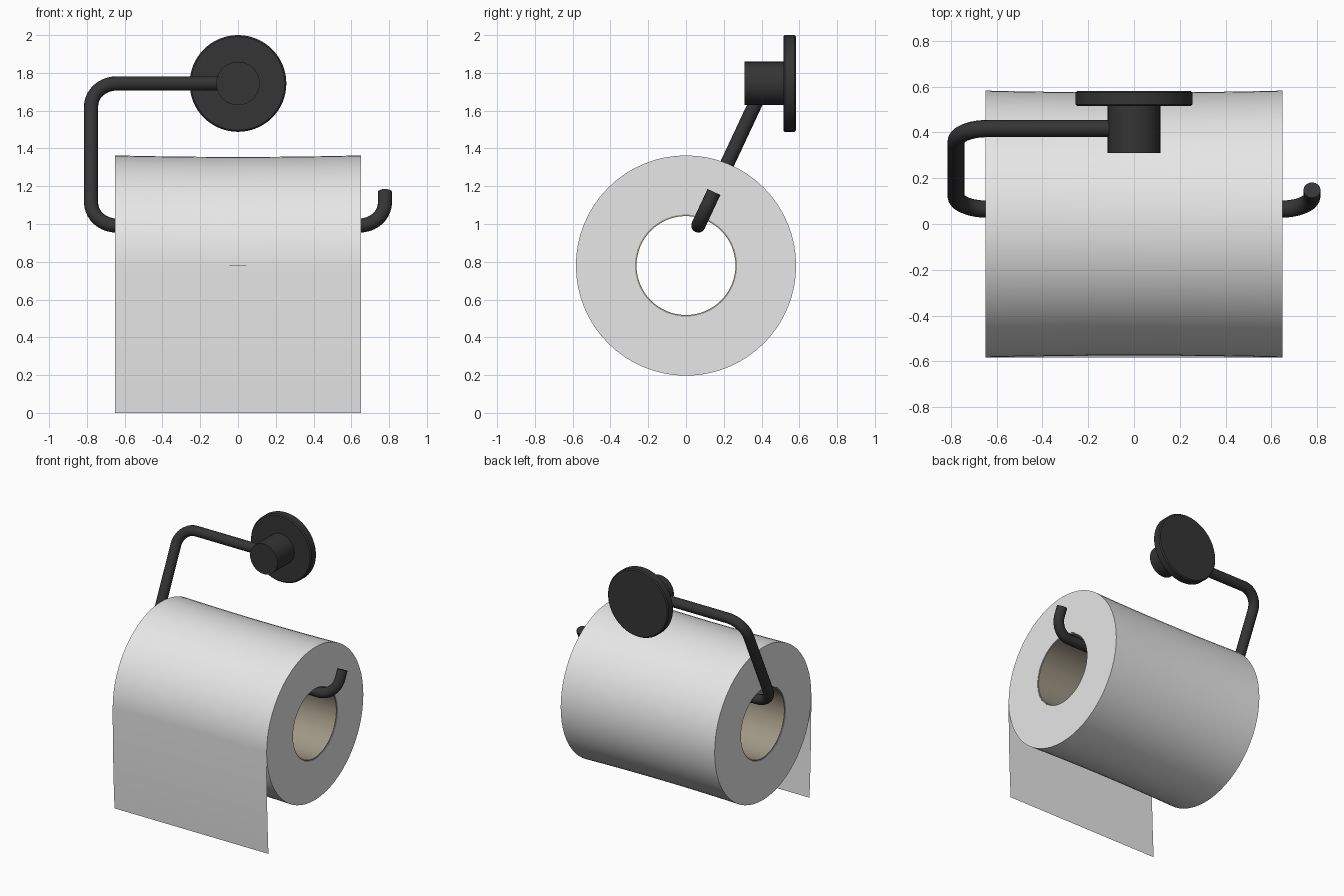
import bpy
import bmesh
import math
from mathutils import Vector, Matrix

if "Cube" in bpy.data.objects:
    bpy.data.objects.remove(bpy.data.objects["Cube"], do_unlink=True)


def material(name, rgb):
    mat = bpy.data.materials.new(name)
    mat.use_nodes = True
    mat.diffuse_color = (*rgb, 1)
    bsdf = mat.node_tree.nodes["Principled BSDF"]
    bsdf.inputs["Base Color"].default_value = (*rgb, 1)
    bsdf.inputs["Roughness"].default_value = 0.6
    return mat


black = material("matte black metal", (0.035, 0.035, 0.035))
paper = material("white paper", (0.8, 0.8, 0.8))
card = material("brown cardboard", (0.35, 0.31, 0.235))


def add_object(name, mesh, mat):
    obj = bpy.data.objects.new(name, mesh)
    bpy.context.collection.objects.link(obj)
    mesh.materials.clear()
    mesh.materials.append(mat)
    bpy.ops.object.select_all(action="DESELECT")
    obj.select_set(True)
    bpy.context.view_layer.objects.active = obj
    bpy.ops.object.shade_smooth_by_angle(angle=math.radians(35))
    return obj


def lathe(name, profile, axis, centre, mat, steps=64, closed=True):
    """Turn (distance along axis, radius) points around an axis."""
    bm = bmesh.new()
    side = Vector((0, 0, 1))
    verts = [bm.verts.new(axis * a + side * r) for a, r in profile]
    edges = [bm.edges.new(pair) for pair in zip(verts, verts[1:])]
    if closed:
        edges.append(bm.edges.new((verts[-1], verts[0])))
    bmesh.ops.spin(bm, geom=verts + edges, cent=(0, 0, 0), axis=axis,
                   angle=math.tau, steps=steps, use_merge=True)
    bmesh.ops.remove_doubles(bm, verts=bm.verts, dist=1e-4)
    bmesh.ops.recalc_face_normals(bm, faces=bm.faces)
    bm.transform(Matrix.Translation(centre))
    mesh = bpy.data.meshes.new(name)
    bm.to_mesh(mesh)
    bm.free()
    return add_object(name, mesh, mat)


X, Y = Vector((1, 0, 0)), Vector((0, 1, 0))
HALF, ROLL_R, CORE_R, ROLL_Z = 0.65, 0.583, 0.27, 0.78
roll_centre = Vector((0, 0, ROLL_Z))

# Paper roll, very slightly pinched in the middle
outer = []
for i in range(9):
    t = i / 4 - 1
    outer.append((t * HALF, ROLL_R - 0.008 * (1 - t * t)))
lathe("paper_roll", [(-HALF, CORE_R)] + outer + [(HALF, CORE_R)], X, roll_centre, paper)

# Cardboard core
end = HALF - 0.003
lathe("cardboard_core", [(-end, 0.262), (-end, CORE_R), (end, CORE_R), (end, 0.262)],
      X, roll_centre, card)

# Loose sheet hanging from the front of the roll
bm = bmesh.new()
rows = []
for i in range(9):
    t = i / 8
    y = -ROLL_R + 0.022 * t * t
    rows.append([bm.verts.new((x, y, ROLL_Z * (1 - t))) for x in (-HALF, HALF)])
for a, b in zip(rows, rows[1:]):
    bm.faces.new((a[0], b[0], b[1], a[1]))
sheet = bpy.data.meshes.new("hanging_sheet")
bm.to_mesh(sheet)
bm.free()
add_object("hanging_sheet", sheet, paper)

# Wall plate with softened rims, and the post in front of it
MOUNT_Z, PLATE_R, POST_R = 1.744, 0.256, 0.115
mount = Vector((0, 0, MOUNT_Z))
b = 0.008
lathe("wall_plate", [(0.515, 0), (0.515, PLATE_R - b), (0.515 + b, PLATE_R),
                     (0.582 - b, PLATE_R), (0.582, PLATE_R - b), (0.582, 0)],
      Y, mount, black, closed=False)
lathe("mount_post", [(0.31, 0), (0.31, POST_R), (0.52, POST_R), (0.52, 0)],
      Y, mount, black, steps=48, closed=False)

# Bent rod lying in a plane that leans back towards the wall
ROD_Y, ROD_Z, ROD_X = 0.065, 0.992, 0.778
lean = Vector((0, 0.417 - ROD_Y, MOUNT_Z - ROD_Z))
rise = lean.length
up = lean.normalized()


def on_plane(x, s):
    return Vector((x, ROD_Y, ROD_Z)) + up * s


def rounded_path(corners, radius, steps=10):
    path = [corners[0]]
    for before, here, after in zip(corners, corners[1:], corners[2:]):
        u = (before - here).normalized()
        v = (after - here).normalized()
        centre = here + (u + v) * radius
        for i in range(steps + 1):
            a = math.pi / 2 * i / steps
            path.append(centre - v * radius * math.cos(a) - u * radius * math.sin(a))
    return path + [corners[-1]]


path = rounded_path([on_plane(0, rise), on_plane(-ROD_X, rise), on_plane(-ROD_X, 0),
                     on_plane(ROD_X, 0), on_plane(ROD_X, 0.196)], 0.135)
curve = bpy.data.curves.new("rod_path", "CURVE")
curve.dimensions = "3D"
curve.bevel_depth = 0.0375
curve.bevel_resolution = 6
curve.use_fill_caps = True
spline = curve.splines.new("POLY")
spline.points.add(len(path) - 1)
for point, co in zip(spline.points, path):
    point.co = (*co, 1)
helper = bpy.data.objects.new("rod_path", curve)
bpy.context.collection.objects.link(helper)
depsgraph = bpy.context.evaluated_depsgraph_get()
rod = bpy.data.meshes.new_from_object(helper.evaluated_get(depsgraph))
bpy.data.objects.remove(helper, do_unlink=True)
bm = bmesh.new()
bm.from_mesh(rod)
bmesh.ops.remove_doubles(bm, verts=bm.verts, dist=1e-5)
bmesh.ops.recalc_face_normals(bm, faces=bm.faces)
bm.to_mesh(rod)
bm.free()
add_object("holder_rod", rod, black)
